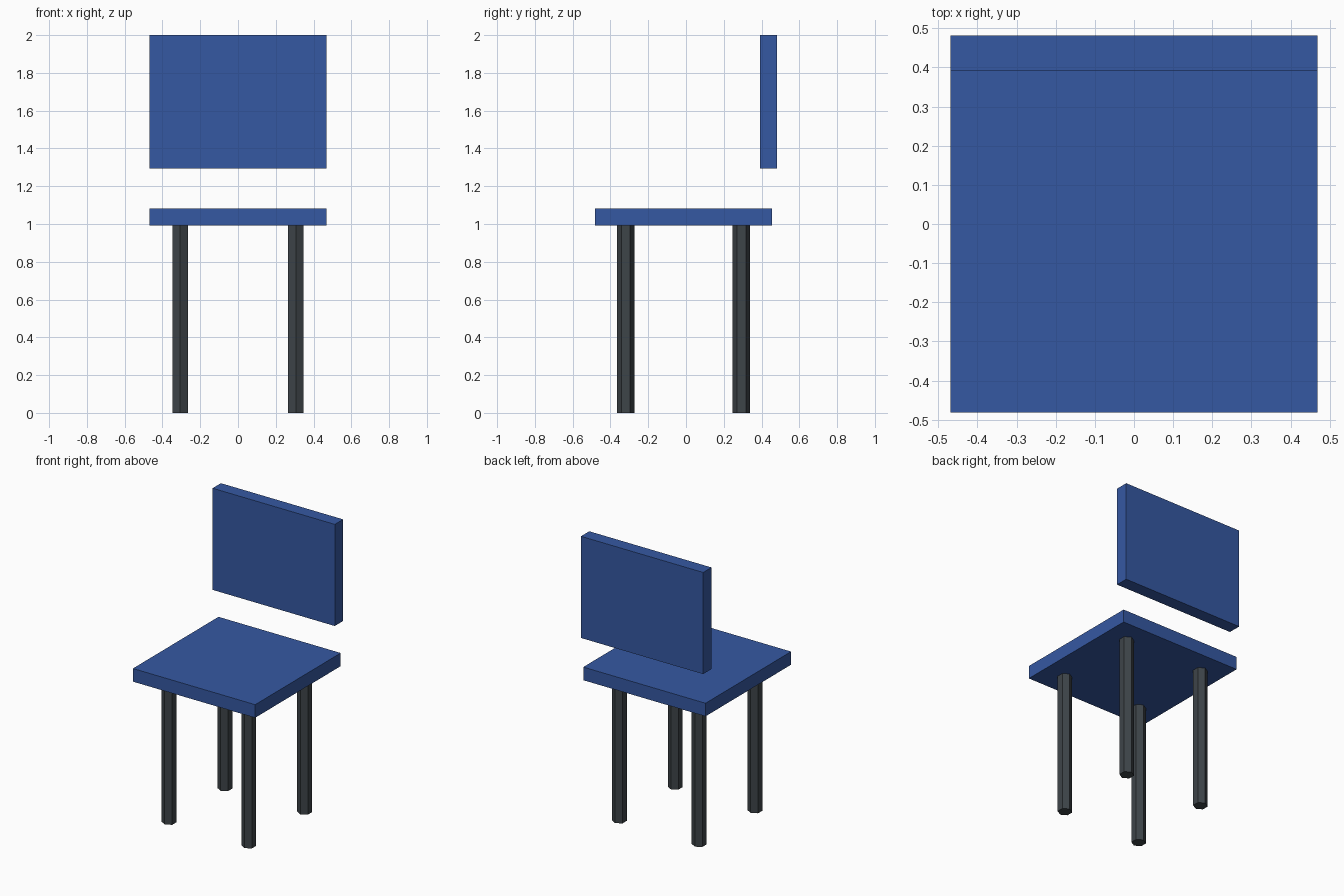
import bpy
import bmesh
from mathutils import Matrix, Vector

default_cube = bpy.data.objects.get("Cube")
if default_cube:
    bpy.data.objects.remove(default_cube, do_unlink=True)


def make_material(name, color):
    mat = bpy.data.materials.new(name)
    mat.use_nodes = True
    mat.diffuse_color = color
    mat.node_tree.nodes["Principled BSDF"].inputs["Base Color"].default_value = color
    return mat


def finish(name, bm, mat):
    mesh = bpy.data.meshes.new(name)
    bm.to_mesh(mesh)
    bm.free()
    mesh.materials.append(mat)
    obj = bpy.data.objects.new(name, mesh)
    bpy.context.collection.objects.link(obj)
    return obj


def box(name, low, high, mat):
    low, high = Vector(low), Vector(high)
    bm = bmesh.new()
    bmesh.ops.create_cube(bm, size=1, matrix=Matrix.Translation((low + high) / 2)
                          @ Matrix.Diagonal((*(high - low), 1)))
    return finish(name, bm, mat)


def hex_leg(name, x, y, height, radius, mat):
    # Six flat sides, with corners pointing to the front and back
    bm = bmesh.new()
    bmesh.ops.create_cone(bm, cap_ends=True, segments=6, radius1=radius, radius2=radius,
                          depth=height, matrix=Matrix.Translation((x, y, height / 2)))
    return finish(name, bm, mat)


blue = make_material("blue", (0.036, 0.098, 0.361, 1))
charcoal = make_material("charcoal", (0.048, 0.058, 0.066, 1))

HALF = 0.469
FRONT, BACK = -0.482, 0.482
SEAT_BOTTOM, SEAT_TOP = 0.992, 1.083

# Seat and floating backrest
box("seat", (-HALF, FRONT, SEAT_BOTTOM), (HALF, FRONT + 2 * HALF, SEAT_TOP), blue)
box("backrest", (-HALF, 0.391, 1.295), (HALF, BACK, 2), blue)

# Four legs set in from the seat corners
seat_center_y = FRONT + HALF
for depth, sy in (("front", -1), ("back", 1)):
    for side, sx in (("right", -1), ("left", 1)):
        hex_leg(f"{depth}_{side}_leg", sx * 0.306, seat_center_y + sy * 0.306,
                SEAT_BOTTOM, 0.047, charcoal)
